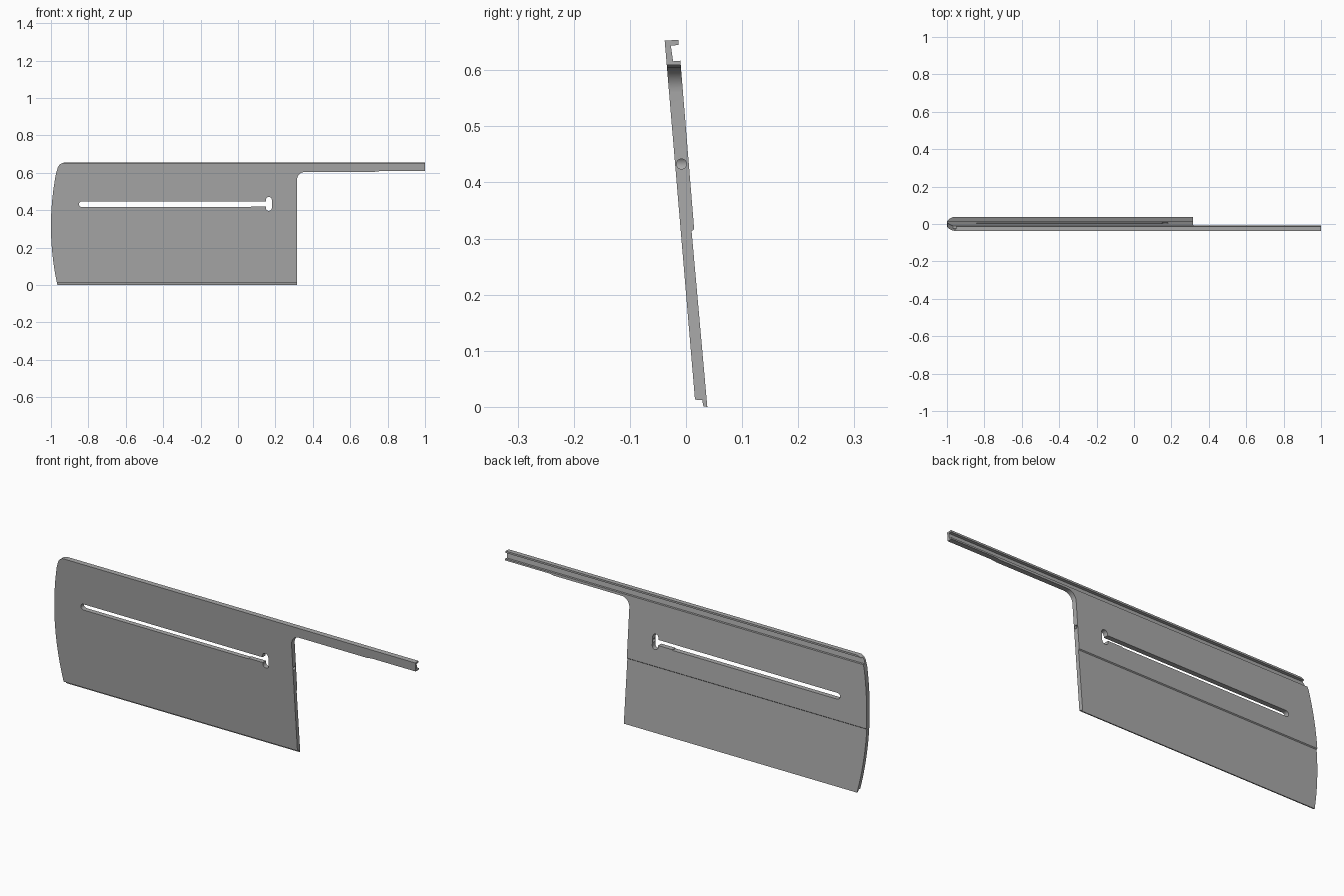
import bpy, bmesh
from math import pi, cos, sin, radians

if "Cube" in bpy.data.objects:
    bpy.data.objects.remove(bpy.data.objects["Cube"])

grey = bpy.data.materials.new("mid grey")
grey.use_nodes = True
grey.diffuse_color = (0.4, 0.4, 0.4, 1)
grey.node_tree.nodes["Principled BSDF"].inputs["Base Color"].default_value = (0.4, 0.4, 0.4, 1)


def arc(cx, cz, r, start, end, n=8):
    angles = [radians(start + (end - start) * i / n) for i in range(n + 1)]
    return [(cx + r * cos(a), cz + r * sin(a)) for a in angles]


def prism(name, points, axis, low, high):
    """Extrude a closed 2D outline along x (points are y, z) or y (points are x, z)."""
    bm = bmesh.new()
    verts = [bm.verts.new((low, a, b) if axis == "x" else (a, low, b)) for a, b in points]
    face = bm.faces.new(verts)
    new = bmesh.ops.extrude_face_region(bm, geom=[face])["geom"]
    move = (high - low, 0, 0) if axis == "x" else (0, high - low, 0)
    bmesh.ops.translate(bm, vec=move, verts=[v for v in new if isinstance(v, bmesh.types.BMVert)])
    bmesh.ops.recalc_face_normals(bm, faces=bm.faces)
    mesh = bpy.data.meshes.new(name)
    bm.to_mesh(mesh)
    bm.free()
    mesh.materials.append(grey)
    obj = bpy.data.objects.new(name, mesh)
    bpy.context.collection.objects.link(obj)
    return obj


def boolean(obj, cutter, operation):
    cutter.hide_render = True
    mod = obj.modifiers.new(cutter.name, "BOOLEAN")
    mod.operation, mod.object, mod.solver = operation, cutter, "EXACT"
    bpy.context.view_layer.objects.active = obj
    bpy.ops.object.modifier_apply(modifier=mod.name)
    bpy.data.objects.remove(cutter)


# Leaning cross-section: channel rail at the top, step on the back, lipped bottom
section = [(-0.038, 0.653), (-0.013, 0.654), (-0.013, 0.645), (-0.027, 0.644),
           (-0.023, 0.616), (-0.010, 0.617), (0.0145, 0.317), (0.010, 0.313),
           (0.038, 0), (0.031, 0.001), (0.029, 0.012), (0.016, 0.013)]
panel = prism("slotted_panel_with_rail", section, "x", -1.05, 1.05)

# Front outline: bowed end, rounded corner and a long arm
bow = [(-0.966 - 0.034 * (1 - ((z - 0.315) / 0.315) ** 2), z)
       for z in [0.63 * i / 20 for i in range(20)]]
outline = ([(1, 0.7), (1, 0.609), (0.76, 0.609), (0.73, 0.605)]
           + arc(0.36, 0.56, 0.045, 90, 180)
           + [(0.315, -0.1), (-0.966, -0.1)] + bow
           + arc(-0.926, 0.614, 0.04, 170, 90) + [(-0.926, 0.7)])
boolean(panel, prism("outline_cutter", outline, "y", -0.2, 0.2), "INTERSECT")

# Long slot with an upright keyhole at its end
slot = arc(-0.835, 0.432, 0.015, 90, 270) + [(0.07, 0.417), (0.07, 0.42), (0.16, 0.42), (0.16, 0.447)]
boolean(panel, prism("slot_cutter", slot, "y", -0.2, 0.2), "DIFFERENCE")
keyhole = arc(0.165, 0.455, 0.016, 0, 180) + arc(0.165, 0.412, 0.016, 180, 360)
boolean(panel, prism("keyhole_cutter", keyhole, "y", -0.2, 0.2), "DIFFERENCE")

# Pin bore running from the straight edge into the keyhole
bore = arc(-0.008, 0.433, 0.009, 0, 345, 23)
boolean(panel, prism("bore_cutter", bore, "x", 0.17, 0.4), "DIFFERENCE")

# Smooth the curves, keep the edges sharp
panel.select_set(True)
bpy.context.view_layer.objects.active = panel
bpy.ops.object.shade_smooth_by_angle(angle=radians(25))
